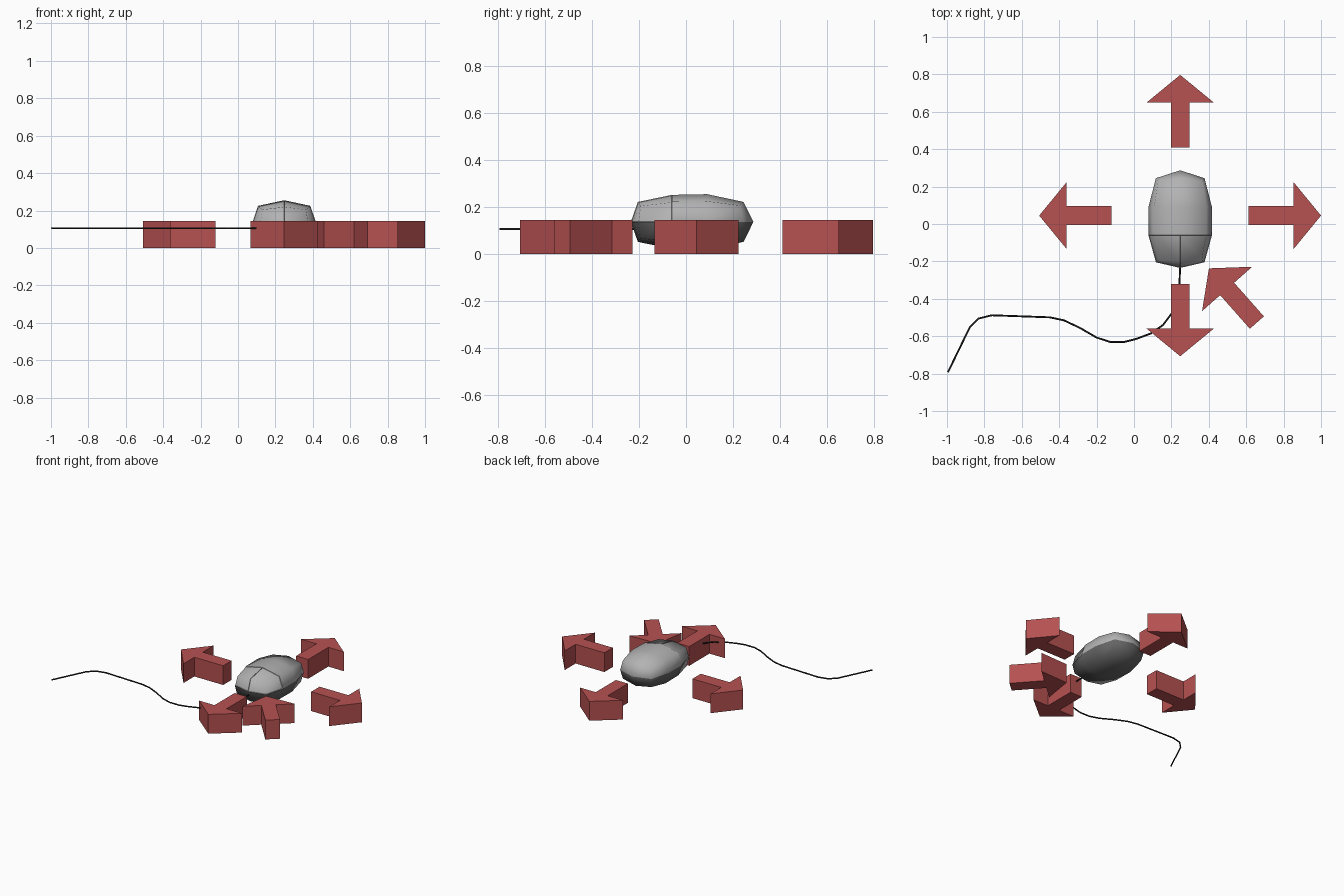
import bpy, bmesh, math
from mathutils import Matrix, Vector

if "Cube" in bpy.data.objects:
    bpy.data.objects.remove(bpy.data.objects["Cube"])


def material(name, rgb):
    m = bpy.data.materials.new(name)
    m.diffuse_color = (*rgb, 1)
    m.use_nodes = True
    m.node_tree.nodes["Principled BSDF"].inputs["Base Color"].default_value = m.diffuse_color
    return m


RED = material("muted red", (0.47, 0.082, 0.082))
GREY = material("grey", (0.45, 0.45, 0.45))
DARK = material("dark grey", (0.13, 0.13, 0.13))
BLACK = material("black", (0.016, 0.016, 0.016))


def add_mesh(name, bm, *mats):
    bmesh.ops.recalc_face_normals(bm, faces=bm.faces)
    me = bpy.data.meshes.new(name)
    bm.to_mesh(me)
    bm.free()
    for m in mats:
        me.materials.append(m)
    ob = bpy.data.objects.new(name, me)
    bpy.context.collection.objects.link(ob)
    return ob


# Direction arrows: one outline, extruded, placed by tail position and heading
def arrow(name, x, y, degrees):
    outline = [(0, -.05), (.24, -.05), (.24, -.179), (.387, 0),
               (.24, .179), (.24, .05), (0, .05)]
    bm = bmesh.new()
    face = bm.faces.new([bm.verts.new((px, py, 0)) for px, py in outline])
    ext = bmesh.ops.extrude_face_region(bm, geom=[face])
    top = [v for v in ext["geom"] if isinstance(v, bmesh.types.BMVert)]
    bmesh.ops.translate(bm, verts=top, vec=(0, 0, .145))
    bm.transform(Matrix.Translation((x, y, 0)) @ Matrix.Rotation(math.radians(degrees), 4, 'Z'))
    add_mesh(name, bm, RED)


arrow("arrow_back", .247, .41, 90)
arrow("arrow_front", .247, -.32, -90)
arrow("arrow_left", -.12, .045, 180)
arrow("arrow_right", .613, .045, 0)
arrow("arrow_diagonal", .657, -.527, 131.5)

# Mouse body: eight-sided rings along y, closed by four quads around each tip
CX, CZ = .247, .137
# y of mid points, y of corners, half width, half height, corner x, corner z
rings = [(-.205, -.195, .13, .085, .118, .07),
         (-.06, -.06, .17, .115, .14, .086),
         (.09, .09, .17, .118, .14, .088),
         (.245, .228, .13, .085, .118, .07)]
bm = bmesh.new()
loops = []
for ym, yc, w, h, cx, cz in rings:
    pts = [(w, ym, 0), (cx, yc, cz), (0, ym, h), (-cx, yc, cz),
           (-w, ym, 0), (-cx, yc, -cz), (0, ym, -h), (cx, yc, -cz)]
    loops.append([bm.verts.new((CX + x, y, CZ + z)) for x, y, z in pts])
for a, b in zip(loops, loops[1:]):
    for i in range(8):
        j = (i + 1) % 8
        bm.faces.new((a[i], a[j], b[j], b[i]))
for loop, tip_y in ((loops[0], -.235), (loops[-1], .287)):
    tip = bm.verts.new((CX, tip_y, CZ))
    for i in range(0, 8, 2):
        bm.faces.new((tip, loop[i], loop[i + 1], loop[(i + 2) % 8]))
bmesh.ops.recalc_face_normals(bm, faces=bm.faces)
# Darker underside: every face below the middle height
for f in bm.faces:
    f.smooth = True
    f.material_index = int(f.calc_center_median().z < CZ)

# Two buttons: upper front faces on each side, set in by a fine groove
for side in (1, -1):
    faces = []
    for f in bm.faces:
        c = f.calc_center_median()
        if c.y < -.07 and c.z > CZ + .01 and (c.x - CX) * side > .01:
            faces.append(f)
    bmesh.ops.inset_region(bm, faces=faces, thickness=.002, depth=-.003, use_even_offset=True)
    inner = set(faces)
    for e in bm.edges:
        if sum(f in inner for f in e.link_faces) == 1:
            e.smooth = False
# Sharp outer rim of the grooves
for e in bm.edges:
    if min(f.calc_area() for f in e.link_faces) < .0015:
        e.smooth = False
add_mesh("mouse_body", bm, GREY, DARK)

# Cable: a thin tube along a path lying level
path = [(.247, -.22), (.243, -.32), (.232, -.42), (.2, -.48), (.155, -.54), (.09, -.585),
        (.01, -.615), (-.05, -.63), (-.13, -.63), (-.2, -.607), (-.29, -.555),
        (-.375, -.515), (-.45, -.499), (-.76, -.488), (-.83, -.505), (-.878, -.552),
        (-.995, -.793)]
cu = bpy.data.curves.new("cable", 'CURVE')
cu.dimensions = '3D'
cu.bevel_depth = .005
cu.bevel_resolution = 1
cu.use_fill_caps = True
sp = cu.splines.new('POLY')
sp.points.add(len(path) - 1)
for p, (x, y) in zip(sp.points, path):
    p.co = (x, y, .106, 1)
cu.materials.append(BLACK)
bpy.context.collection.objects.link(bpy.data.objects.new("cable", cu))
